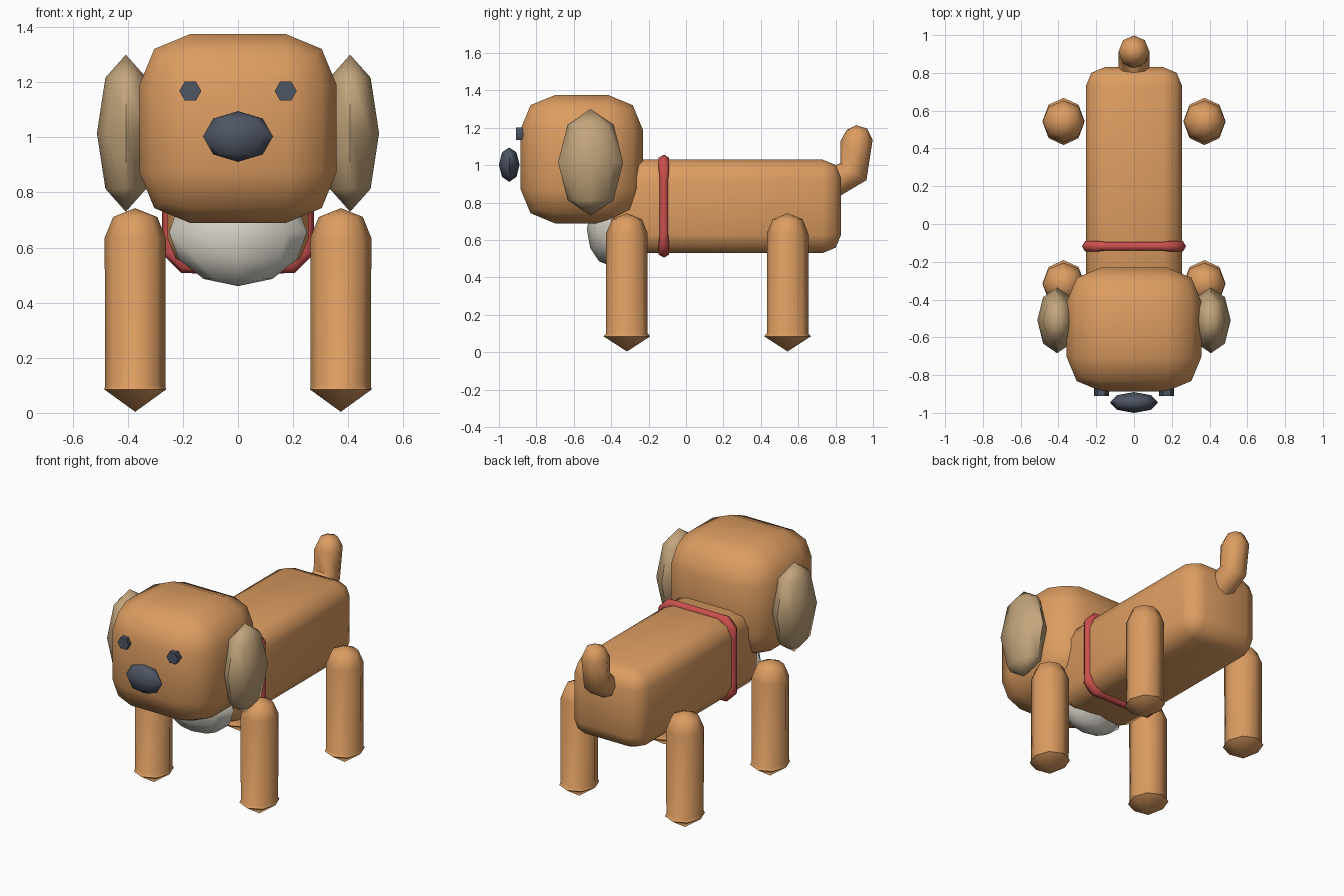
import bpy, bmesh
from math import cos, sin, pi, radians
from mathutils import Vector, Matrix

cube = bpy.data.objects.get("Cube")
if cube:
    bpy.data.objects.remove(cube, do_unlink=True)


def material(name, rgb):
    m = bpy.data.materials.new(name)
    m.use_nodes = True
    m.diffuse_color = (*rgb, 1)
    m.node_tree.nodes["Principled BSDF"].inputs["Base Color"].default_value = (*rgb, 1)
    return m


TAN = material("tan fur", (0.72, 0.335, 0.12))
BEIGE = material("beige ear", (0.54, 0.375, 0.2))
CREAM = material("cream chest", (0.72, 0.69, 0.61))
RED = material("red collar", (0.6, 0.08, 0.075))
SLATE = material("slate nose", (0.075, 0.09, 0.125))


def finish(name, bm, mat, angle=60):
    """Turn a bmesh into a smooth shaded object with sharp edges kept."""
    bmesh.ops.remove_doubles(bm, verts=bm.verts, dist=0.0005)
    bmesh.ops.recalc_face_normals(bm, faces=bm.faces)
    mesh = bpy.data.meshes.new(name)
    bm.to_mesh(mesh)
    bm.free()
    mesh.materials.append(mat)
    ob = bpy.data.objects.new(name, mesh)
    bpy.context.collection.objects.link(ob)
    bpy.ops.object.select_all(action="DESELECT")
    ob.select_set(True)
    bpy.context.view_layer.objects.active = ob
    bpy.ops.object.shade_smooth_by_angle(angle=radians(angle))
    return ob


def rounded_box(name, center, size, bevel, mat):
    bm = bmesh.new()
    bmesh.ops.create_cube(bm, size=1, matrix=Matrix.LocRotScale(center, None, size))
    bmesh.ops.bevel(bm, geom=bm.edges[:], offset=bevel, segments=2,
                    profile=0.5, affect="EDGES")
    return finish(name, bm, mat)


def ellipsoid(name, center, radii, mat, rings=4):
    bm = bmesh.new()
    bmesh.ops.create_uvsphere(bm, u_segments=8, v_segments=rings, radius=1,
                              matrix=Matrix.LocRotScale(center, None, radii))
    return finish(name, bm, mat)


def loft(name, rings, sides, mat, closed=False):
    """Skin a list of (center, u axis, v axis) elliptical rings."""
    bm = bmesh.new()
    loops = []
    for c, u, v in rings:
        c, u, v = Vector(c), Vector(u), Vector(v)
        loops.append([bm.verts.new(c + u * cos(2 * pi * i / sides) + v * sin(2 * pi * i / sides))
                      for i in range(sides)])
    pairs = list(zip(loops, loops[1:]))
    if closed:
        pairs.append((loops[-1], loops[0]))
    else:
        bm.faces.new(loops[0])
        bm.faces.new(loops[-1])
    for a, b in pairs:
        for i in range(sides):
            j = (i + 1) % sides
            bm.faces.new((a[i], a[j], b[j], b[i]))
    return finish(name, bm, mat)


# Body, head and chest
rounded_box("body", Vector((0, 0.205, 0.78)), Vector((0.51, 1.25, 0.5)), 0.1, TAN)
rounded_box("head", Vector((0, -0.558, 1.032)), Vector((0.716, 0.655, 0.686)), 0.185, TAN)
ellipsoid("chest", Vector((0, -0.4, 0.656)), Vector((0.25, 0.13, 0.196)), CREAM, rings=6)

# Face
ellipsoid("nose", Vector((0, -0.945, 1.003)), Vector((0.127, 0.055, 0.092)), SLATE)
for side, s in (("left", 1), ("right", -1)):
    loft(side + "_eye", [((s * 0.173, y, 1.168), (0.04, 0, 0), (0, 0, 0.04))
                         for y in (-0.91, -0.86)], 6, SLATE)
    ellipsoid(side + "_ear", Vector((s * 0.407, -0.51, 1.015)),
              Vector((0.105, 0.174, 0.285)), BEIGE)

# Legs: straight capsule with a pointed foot; each step is height, x radius, y radius
leg_steps = [(0.004, 0, 0), (0.085, 0.112, 0.125), (0.1, 0.109, 0.111),
             (0.635, 0.111, 0.111), (0.711, 0.08, 0.08), (0.743, 0, 0)]
for side, s in (("left", 1), ("right", -1)):
    for end, y in (("front", -0.316), ("rear", 0.543)):
        loft(f"{end}_{side}_leg",
             [((s * 0.373, y, z), (rx, 0, 0), (0, ry, 0)) for z, rx, ry in leg_steps],
             8, TAN)

# Collar: square hoop with chamfered, thicker corners
half = 0.246
corner = [(0, 0.1, 0.026), (0, 0.05, 0.032), (0.05, 0, 0.032), (0.1, 0, 0.026)]
hoop = []
for k in range(4):
    turn = Matrix.Rotation(-k * pi / 2, 3, "Y")
    for n, (dx, dz, r) in enumerate(corner):
        tilt = (0, pi / 8, 3 * pi / 8, pi / 2)[n]
        center = turn @ Vector((half - dx, 0, half - dz)) + Vector((0, -0.118, 0.781))
        hoop.append((center, turn @ Vector((cos(tilt), 0, sin(tilt))) * 0.029, (0, r, 0)))
loft("collar", hoop, 6, RED, closed=True)

# Tail: bent tube with a domed tip; each step is y, z, and the ring's y and z reach
tail_steps = [(0.74, 0.885, 0.04, -0.075), (0.895, 0.965, 0.07, -0.045),
              (0.912, 1.132, 0.086, 0.003), (0.914, 1.192, 0.055, 0.003),
              (0.91, 1.214, 0, 0)]
loft("tail", [((0, y, z), (0, dy, dz), (0.082 * (dy > 0) * min(1, (dy * dy + dz * dz) ** 0.5 / 0.083), 0, 0))
              for y, z, dy, dz in tail_steps], 8, TAN)
